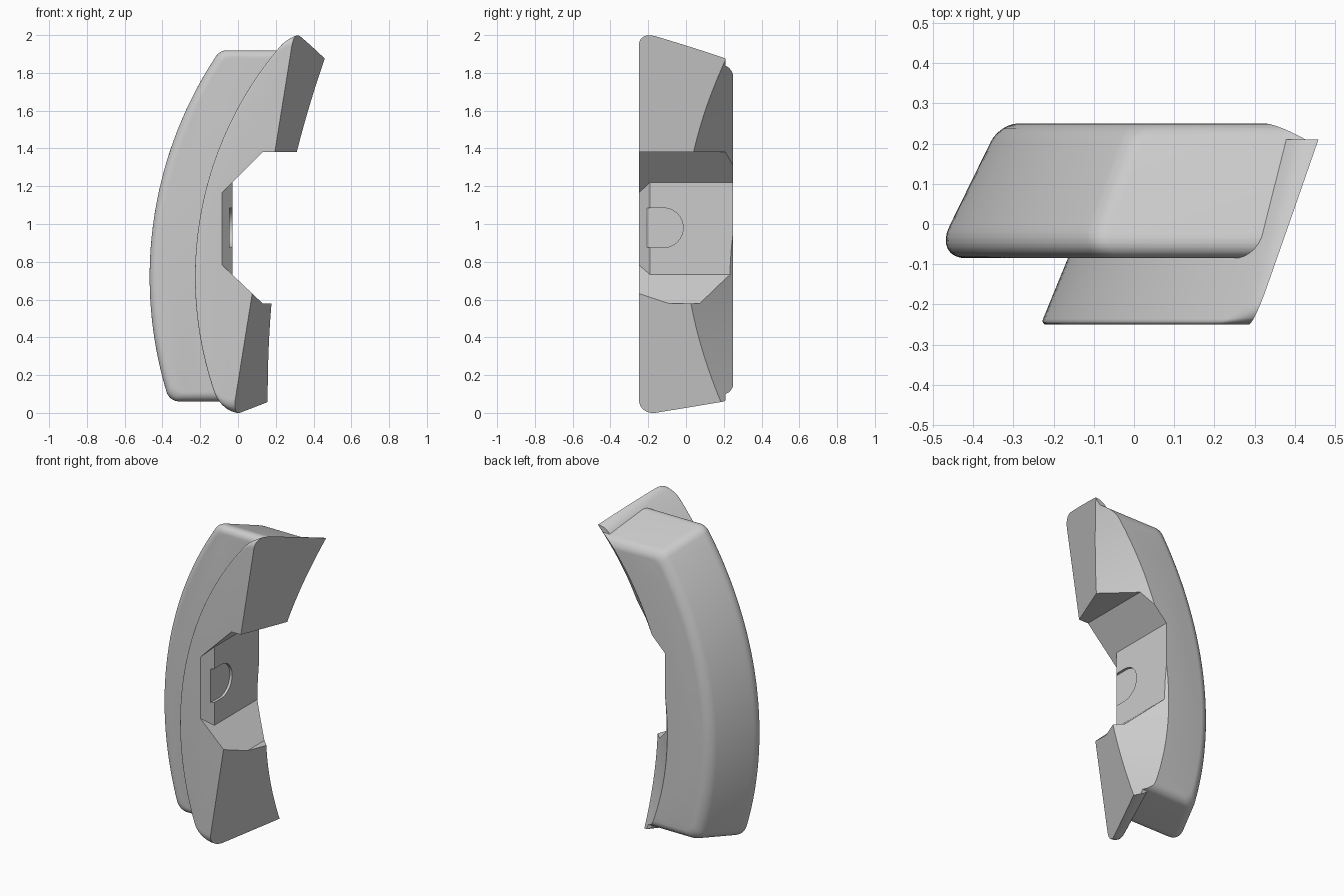
import bpy, bmesh
from math import sin, cos, pi, sqrt, atan2

if "Cube" in bpy.data.objects:
    bpy.data.objects.remove(bpy.data.objects["Cube"])

CX, CZ = 1.65, 0.72          # axis of the curved body, parallel to y

grey = bpy.data.materials.new("plain_grey")
grey.use_nodes = True
grey.diffuse_color = (0.6, 0.6, 0.6, 1)
grey.node_tree.nodes["Principled BSDF"].inputs["Base Color"].default_value = (0.6, 0.6, 0.6, 1)


def loft(name, rings):
    """Closed solid through rings of equal point count."""
    bm = bmesh.new()
    loops = [[bm.verts.new(p) for p in ring] for ring in rings]
    n = len(loops[0])
    for a, b in zip(loops, loops[1:]):
        for i in range(n):
            j = (i + 1) % n
            bm.faces.new((a[i], a[j], b[j], b[i]))
    bm.faces.new(loops[0])
    bm.faces.new(loops[-1])
    bmesh.ops.recalc_face_normals(bm, faces=bm.faces)
    mesh = bpy.data.meshes.new(name)
    bm.to_mesh(mesh)
    bm.free()
    mesh.materials.append(grey)
    obj = bpy.data.objects.new(name, mesh)
    bpy.context.collection.objects.link(obj)
    return obj


def at_y(y, outline):
    return [(x, y, z) for x, z in outline]


def inset(dist, rad):
    """How far a rounded edge pulls in at a distance from the face."""
    return 0 if dist >= rad else rad - sqrt(max(0, rad * rad - (rad - dist) ** 2))


def arc_outline(R, top, bottom, rad):
    """Curved slab outline with rounded outer corners, open side at large x."""
    pts = [(1.0, top)]
    ends = []
    for z, s in ((top, 1), (bottom, -1)):
        fz = z - s * rad
        fx = CX - sqrt((R - rad) ** 2 - (fz - CZ) ** 2)
        ends.append((fx, fz, atan2(fz - CZ, fx - CX) % (2 * pi)))
    (tx, tz, ta), (bx, bz, ba) = ends
    k = 8
    for i in range(k):
        a = pi / 2 + (ta - pi / 2) * i / k
        pts.append((tx + rad * cos(a), tz + rad * sin(a)))
    for i in range(49):
        a = ta + (ba - ta) * i / 48
        pts.append((CX + R * cos(a), CZ + R * sin(a)))
    for i in range(1, k + 1):
        a = ba + (1.5 * pi - ba) * i / k
        pts.append((bx + rad * cos(a), bz + rad * sin(a)))
    pts.append((1.0, bottom))
    return pts


def slab(name, y0, y1, R0, taper, z_top, z_bot, y_ref, edge, end_edge, back, corner):
    """Tapered curved slab with rounded front and back edges."""
    ys = {y0, y1}
    for rad in (edge, end_edge):
        ys |= {round(y0 + rad * (1 - cos(pi / 2 * i / 8)), 5) for i in range(9)}
    if back:
        ys |= {round(y1 - back * (1 - cos(pi / 2 * i / 6)), 5) for i in range(7)}
    rings = []
    for y in sorted(ys):
        b = inset(y1 - y, back) if back else 0
        R = R0 - taper * (y - y0) - inset(y - y0, edge) - b
        d = inset(y - y0, end_edge) + b
        top = z_top - (y - y_ref) / 3 - d
        bottom = z_bot + (y - y_ref) / 6 + d
        rings.append(at_y(y, arc_outline(R, top, bottom, corner)))
    return loft(name, rings)


# Two stepped slabs
body = slab("curved_body", -0.25, 0.21, 1.882, 0.41, 2.0, 0.0, -0.16,
            0.014, 0.09, 0, 0.1)
outer = slab("outer_slab", -0.085, 0.25, 2.148, 0.49, 1.92, 0.06, -0.035,
             0.08, 0.06, 0.045, 0.07)


# Slanted inner face
def slant(y, z):
    return 0.195 + 0.4 * (y + 0.25) + 0.16 * (z - 1.38)


slant_cut = loft("slant_cutter", [
    at_y(y, [(slant(y, -0.5), -0.5), (3, -0.5), (3, 2.5), (slant(y, 2.5), 2.5)])
    for y in (-0.6, 0.6)])

# Conical hollow behind the slanted face
cone_cut = loft("cone_cutter", [
    at_y(y, [(CX + (1.454 + 0.97 * y) * cos(2 * pi * i / 160),
              CZ + (1.454 + 0.97 * y) * sin(2 * pi * i / 160)) for i in range(160)])
    for y in (-0.4, 0.4)])


# Middle recess with sloped walls and a chamfered front lip
def recess(x):
    return [(1.2, 1.38), (0.13, 1.38), (x, 1.25 + x),
            (x, 0.58 + 0.95 * (0.13 - x)), (0.13, 0.58), (1.2, 0.58)]


recess_cut = loft("recess_cutter", [at_y(-0.31, recess(-0.14)),
                                    at_y(-0.19, recess(-0.03)),
                                    at_y(0.5, recess(-0.03))])

# Shallow round-ended slot in the recess floor
slot = [(-0.3, 0.875), (-0.12, 0.875)]
slot += [(-0.12 + 0.105 * cos(a), 0.98 + 0.105 * sin(a))
         for a in [-pi / 2 + pi * i / 24 for i in range(1, 24)]]
slot += [(-0.12, 1.085), (-0.3, 1.085)]
slot_cut = loft("slot_cutter", [[(x, y, z) for y, z in slot] for x in (-0.046, 0.1)])

# Join and cut, then bake the result
helpers = [outer, slant_cut, cone_cut, recess_cut, slot_cut]
for h in helpers:
    h.hide_render = True
    mod = body.modifiers.new(h.name, 'BOOLEAN')
    mod.operation = 'UNION' if h is outer else 'DIFFERENCE'
    mod.solver = 'EXACT'
    mod.object = h
bpy.context.view_layer.update()
baked = bpy.data.meshes.new_from_object(
    body.evaluated_get(bpy.context.evaluated_depsgraph_get()))
body.modifiers.clear()
body.data = baked
for h in helpers:
    bpy.data.objects.remove(h)

for o in bpy.context.selected_objects:
    o.select_set(False)
body.select_set(True)
bpy.context.view_layer.objects.active = body
bpy.ops.object.shade_smooth_by_angle(angle=pi / 7)
